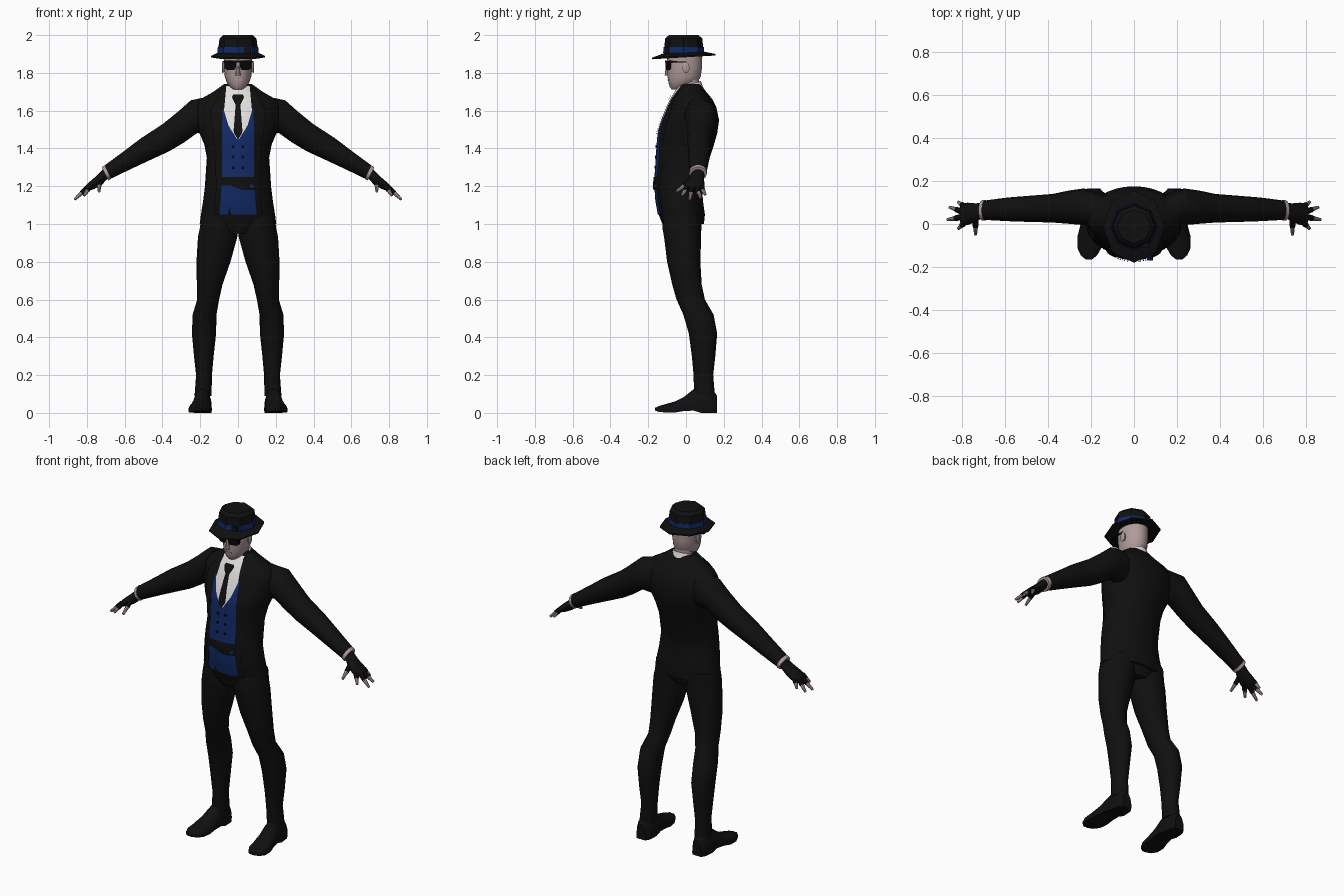
import bpy, bmesh, math
from mathutils import Vector as V


def mat(name, r, g, b):
    m = bpy.data.materials.new(name)
    m.diffuse_color = (r, g, b, 1)
    return m


BLACK = mat("suit_black", .005, .005, .005)
INK = mat("lens_black", .002, .002, .002)
BLUE = mat("navy_blue", .006, .022, .13)
WHITE = mat("shirt_white", .75, .74, .72)
SKIN = mat("pale_skin", .43, .33, .32)


def make(name, verts, faces, m, fix=True):
    bm = bmesh.new()
    vs = [bm.verts.new(v) for v in verts]
    for f in faces:
        bm.faces.new([vs[i] for i in f])
    if fix:
        bmesh.ops.recalc_face_normals(bm, faces=bm.faces)
    me = bpy.data.meshes.new(name)
    bm.to_mesh(me)
    bm.free()
    me.materials.append(m)
    ob = bpy.data.objects.new(name, me)
    bpy.context.collection.objects.link(ob)
    return ob


def loft(name, rings, m, caps=True):
    n, k = len(rings[0]), len(rings)
    faces = [(i*n+j, i*n+(j+1) % n, (i+1)*n+(j+1) % n, (i+1)*n+j)
             for i in range(k-1) for j in range(n)]
    if caps:
        faces += [tuple(range(n)), tuple(range((k-1)*n, k*n))]
    return make(name, [p for r in rings for p in r], faces, m)


def ring(c, u, v, n=16):
    c, u, v = V(c), V(u), V(v)
    return [c + u*math.cos(2*math.pi*i/n) + v*math.sin(2*math.pi*i/n) for i in range(n)]


def flat(z, w, yf, yb, cx=0, n=16):
    """Horizontal oval from front yf to back yb."""
    return ring((cx, (yf+yb)/2, z), (w, 0, 0), (0, (yb-yf)/2, 0), n)


def rod(name, a, b, ra, rb, m, n=8):
    a, b = V(a), V(b)
    d = (b-a).normalized()
    u = d.orthogonal().normalized()
    w = d.cross(u)
    return loft(name, [ring(a, u*ra, w*ra, n), ring(b, u*rb, w*rb, n)], m)


def box(name, c, s, m):
    x, y, z = (t/2 for t in s)
    return loft(name, [[V(c)+V((p*x, q*y, h*z)) for p, q in ((-1, -1), (1, -1), (1, 1), (-1, 1))]
                       for h in (-1, 1)], m)


def lerp(table, z):
    for a, b in zip(table, table[1:]):
        if z <= b[0]:
            t = max(0, (z-a[0])/(b[0]-a[0]))
            return [p+(q-p)*t for p, q in zip(a, b)]
    return list(table[-1])


# Jacket body: height, half width, front, back
TORSO = [(1.0, .203, -.125, .095), (1.05, .196, -.145, .1), (1.12, .185, -.158, .09),
         (1.2, .175, -.164, .085), (1.25, .172, -.163, .095), (1.35, .165, -.156, .125),
         (1.42, .178, -.152, .148), (1.48, .203, -.146, .165), (1.55, .22, -.125, .175),
         (1.62, .222, -.097, .16), (1.66, .2, -.078, .14), (1.7, .13, -.053, .107),
         (1.74, .075, -.03, .078)]
loft("jacket_body", [flat(*r, n=32) for r in TORSO], BLACK)


def front_y(x, z):
    _, w, yf, yb = lerp(TORSO, z)
    return (yf+yb)/2 - (yb-yf)/2*math.sqrt(max(0, 1-(x/w)**2))


def panel(name, rows, off, m, cols=8):
    """Cloth patch that hugs the chest; rows are (height, left, right)."""
    z0, z1 = rows[0][0], rows[-1][0]
    k = max(2, math.ceil((z1-z0)/.015))
    vs = []
    for i in range(k+1):
        z, a, b = lerp(rows, z0+(z1-z0)*i/k)
        for j in range(cols+1):
            x = a+(b-a)*j/cols
            vs.append((x, front_y(x, z)-off, z))
    c = cols+1
    fs = [(i*c+j, i*c+j+1, (i+1)*c+j+1, (i+1)*c+j) for i in range(k) for j in range(cols)]
    return make(name, vs, fs, m, False)


# Waistcoat, shirt, tie and belt
panel("waistcoat", [(1.05, -.1, .1), (1.2, -.088, .088), (1.4, -.088, .088), (1.61, -.085, .085)], .004, BLUE)
panel("shirt_front", [(1.45, -.006, .006), (1.52, -.05, .05), (1.6, -.074, .074), (1.73, -.062, .062)], .007, WHITE)
panel("tie_blade", [(1.45, -.002, .002), (1.485, -.024, .024), (1.64, -.012, .012)], .012, BLACK, 4)
panel("tie_knot", [(1.635, -.014, .014), (1.67, -.032, .032), (1.685, -.026, .026)], .015, BLACK, 4)
panel("belt", [(1.205, -.09, .09), (1.25, -.092, .092)], .009, BLACK)
panel("belt_tail", [(1.18, .02, .092), (1.2, -.03, .092), (1.225, -.09, .05)], .011, BLACK)
y = front_y(.075, 1.2)
rod("buckle", (.075, y, 1.2), (.075, y-.018, 1.2), .014, .012, BLUE, 10)
panel("waistcoat_slit", [(1.05, -.055, -.035), (1.09, -.046, -.044)], .006, BLACK, 2)
for s in (-1, 1):
    for z in (1.3, 1.355, 1.41):
        y = front_y(.025, z)
        rod("waistcoat_button", (s*.025, y, z), (s*.025, y-.01, z), .008, .007, BLACK)
    lapel = [(1.05, .098, .13), (1.2, .086, .115), (1.45, .086, .13), (1.6, .082, .15), (1.72, .062, .085)]
    panel("lapel", [(z, *sorted((s*a, s*b))) for z, a, b in lapel], .008, BLACK, 4)

# Neck, collar and head
loft("neck", [flat(1.66, .052, -.03, .07), flat(1.78, .053, -.035, .07)], SKIN)
collar = []
for w, zf, zb in ((.072, 1.685, 1.72), (.06, 1.715, 1.758)):
    collar.append(ring((0, .02, (zf+zb)/2), (w, 0, 0), (0, w*.98, (zb-zf)/2), 20))
loft("shirt_collar", collar, WHITE)
HEAD = [(1.712, .022, -.075, -.03), (1.725, .042, -.086, .01), (1.75, .06, -.093, .06),
        (1.78, .07, -.098, .078), (1.83, .075, -.101, .085), (1.92, .076, -.098, .085)]
loft("head", [flat(*r, n=20) for r in HEAD], SKIN)
loft("nose", [flat(1.785, .014, -.113, -.09, n=8), flat(1.84, .007, -.106, -.09, n=8)], SKIN)
box("mouth", (0, -.094, 1.762), (.04, .006, .004), SKIN)

# Sunglasses and ears
box("glasses_bridge", (0, -.106, 1.86), (.15, .008, .01), INK)
for s in (-1, 1):
    lens = [[V((s*x, yy, z)) for x, z in ((.008, 1.862), (.074, 1.865), (.07, 1.825), (.055, 1.814),
             (.02, 1.816), (.01, 1.83))] for yy in (-.112, -.104)]
    for r in lens:
        for p in r:
            p.y += abs(p.x)*.35
    loft("glasses_lens", lens, INK)
    rod("glasses_arm", (s*.076, -.1, 1.86), (s*.08, .0, 1.857), .005, .004, INK, 4)
    loft("ear", [ring((s*x, .0, 1.828), (0, r, 0), (0, 0, r*1.6), 10)
                 for x, r in ((.068, .014), (.082, .019), (.086, .012))], SKIN)

# Hat: eight-sided crown, band and brim
def octo(z, r, front=None, cy=-.012):
    return flat(z, r, cy-(front or r), cy+r, n=8)


loft("hat_crown", [octo(1.895, .106), octo(1.94, .103), octo(1.982, .098), octo(2.0, .078)], BLACK)
loft("hat_band", [octo(1.905, .109), octo(1.938, .107)], BLUE)
box("hat_band_bow", (.05, -.1, 1.922), (.035, .02, .026), BLACK)


def brim_ring(rx, ry, z, tilt):
    return ring((0, -.012, z), (rx, 0, 0), (0, ry, tilt), 8)


loft("hat_brim", [brim_ring(.09, .09, 1.893, .004), brim_ring(.143, .168, 1.882, .01),
                  brim_ring(.143, .168, 1.89, .01), brim_ring(.1, .1, 1.91, .004)], BLACK)

# Trouser seat
loft("trouser_seat", [flat(.95, .12, -.1, .06), flat(.99, .185, -.12, .08), flat(1.06, .185, -.12, .085)], BLACK)

# Limbs: tables are for one side, mirrored by s
LEG = [(1.05, .1, -.018, .092, .1), (.98, .102, -.022, .1, .103), (.93, .108, -.018, .104, .098),
       (.8, .13, -.012, .09, .088), (.68, .15, .005, .068, .078), (.6, .158, .025, .058, .075),
       (.52, .177, .066, .063, .08), (.42, .18, .09, .064, .075), (.3, .181, .093, .052, .062),
       (.2, .18, .092, .042, .052), (.09, .185, .098, .045, .055)]
ARM = [(.1, 1.69, .12, 1.45, .05, .075), (.25, 1.657, .215, 1.48, .08, .085),
       (.32, 1.595, .285, 1.43, .078, .077), (.4, 1.53, .36, 1.385, .073, .066),
       (.515, 1.455, .48, 1.33, .07, .06), (.6, 1.39, .57, 1.288, .068, .055),
       (.708, 1.31, .675, 1.238, .064, .045)]
# Shoe: y, centre x, half width, bottom, top
SHOE = [(.165, .187, .03, .0, .09), (.14, .187, .046, .0, .125), (.08, .188, .05, .0, .14),
        (.04, .19, .05, .012, .125), (-.01, .196, .054, .01, .085), (-.06, .203, .06, .002, .06),
        (-.11, .207, .056, .002, .046), (-.145, .209, .038, .006, .036), (-.165, .21, .014, .012, .026)]
# Fingers: base, tip
FINGERS = [((.785, .008, 1.198), (.815, -.022, 1.15)), ((.8, .032, 1.19), (.865, .02, 1.13)),
           ((.8, .058, 1.19), (.855, .078, 1.138)), ((.785, .08, 1.2), (.815, .102, 1.155)),
           ((.735, .02, 1.225), (.735, -.05, 1.172))]


def limb_ring(s, tx, tz, bx, bz, y, ry):
    t, b = V((s*tx, y, tz)), V((s*bx, y, bz))
    return ring((t+b)/2, (0, ry, 0), (t-b)/2, 14)


for s in (-1, 1):
    loft("trouser_leg", [ring((s*x, yy, z), (s*rx, 0, 0), (0, ry, 0), 16) for z, x, yy, rx, ry in LEG], BLACK)
    shoe = []
    for yy, x, w, lo, hi in SHOE:
        top = [V((s*(x+w*math.cos(math.pi*i/8)), yy, lo+.016+(hi-lo-.016)*math.sin(math.pi*i/8)))
               for i in range(9)]
        shoe.append(top + [V((s*(x-w*.95), yy, lo)), V((s*(x+w*.95), yy, lo))])
    loft("shoe", shoe, BLACK)
    loft("sleeve", [limb_ring(s, *r) for r in ARM], BLACK)
    loft("shirt_cuff", [limb_ring(s, .707, 1.312, .672, 1.238, .064, .048),
                        limb_ring(s, .722, 1.302, .687, 1.229, .063, .047)], SKIN)
    loft("glove_palm", [limb_ring(s, .715, 1.29, .69, 1.24, .063, .034),
                        limb_ring(s, .75, 1.255, .722, 1.205, .052, .044),
                        limb_ring(s, .785, 1.225, .76, 1.185, .047, .052),
                        limb_ring(s, .81, 1.2, .79, 1.175, .046, .046)], BLACK)
    for a, b in FINGERS:
        a, b = V((s*a[0], *a[1:])), V((s*b[0], *b[1:]))
        mid = a.lerp(b, .45)
        rod("glove_finger", a, mid, .015, .013, BLACK)
        rod("finger", mid, b, .0115, .007, SKIN)

# Smooth cloth and skin, keeping hard edges
bpy.ops.object.select_all(action='SELECT')
bpy.context.view_layer.objects.active = bpy.data.objects["jacket_body"]
bpy.ops.object.shade_smooth_by_angle(angle=math.radians(35))
